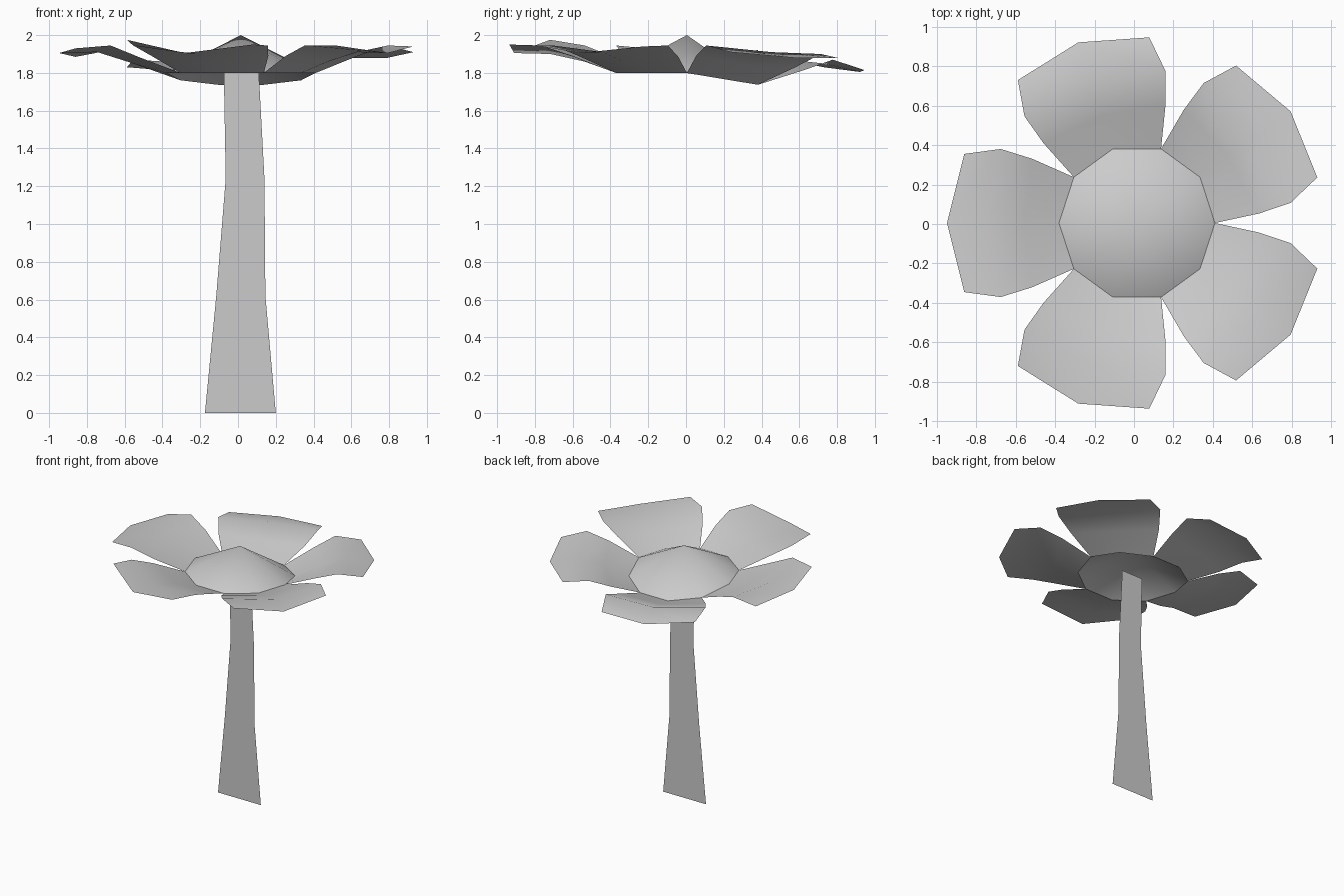
import bpy
from math import cos, sin, radians

if "Cube" in bpy.data.objects:
    bpy.data.objects.remove(bpy.data.objects["Cube"])

CX, CY, R = 0.015, 0.005, 0.395


def make(name, verts, faces, smooth=False):
    mesh = bpy.data.meshes.new(name)
    mesh.from_pydata(verts, [], faces)
    for p in mesh.polygons:
        p.use_smooth = smooth
    obj = bpy.data.objects.new(name, mesh)
    bpy.context.collection.objects.link(obj)
    return obj


def rim(i):
    # ten-sided rim, dipping towards the back
    a = radians(36 * i)
    x, y = CX + R * cos(a), CY + R * sin(a)
    return (x, y, 1.8 - 0.165 * max(y, 0))


# Stem: a single flat tapering strip (left x, right x, z)
levels = [(-0.175, 0.2, 0), (-0.115, 0.145, 0.62),
          (-0.065, 0.14, 1.24), (-0.075, 0.11, 1.8)]
sv = [(x, 0, z) for l, r, z in levels for x in (l, r)]
make("stem", sv, [(2*i, 2*i + 1, 2*i + 3, 2*i + 2) for i in range(3)])

# Flower centre: shallow open cone
make("flower_center", [rim(i) for i in range(10)] + [(CX, CY, 2.0)],
     [(i, (i + 1) % 10, 10) for i in range(10)], True)

# Petals: shared outline (edge u, middle u, half width), individual heights
rows = [(0.53, 0.57, 0.325), (0.69, 0.76, 0.375), (0.875, 0.962, 0.35)]
heights = [
    ((1.89, 1.84, 1.83), (1.945, 1.91, 1.90), (1.91, 1.88, 1.88)),
    ((1.81, 1.79, 1.82), (1.87, 1.85, 1.87), (1.815, 1.805, 1.83)),
    ((1.86, 1.85, 1.88), (1.92, 1.91, 1.945), (1.885, 1.905, 1.93)),
    ((1.89, 1.86, 1.89), (1.945, 1.90, 1.945), (1.975, 1.905, 1.95)),
    ((1.89, 1.86, 1.89), (1.945, 1.91, 1.945), (1.945, 1.905, 1.94)),
]
for k, zs in enumerate(heights):
    a = radians(36 + 72 * k)
    verts = [rim(2*k), rim(2*k + 1), rim(2*k + 2)]
    for (ue, um, w), zrow in zip(rows, zs):
        for (u, v), z in zip(((ue, -w), (um, 0), (ue, w)), zrow):
            verts.append((CX + u*cos(a) - v*sin(a), CY + u*sin(a) + v*cos(a), z))
    faces = [(3*r + c, 3*r + 3 + c, 3*r + 4 + c, 3*r + 1 + c)
             for r in range(3) for c in range(2)]
    make(f"petal_{k + 1}", verts, faces, True)
